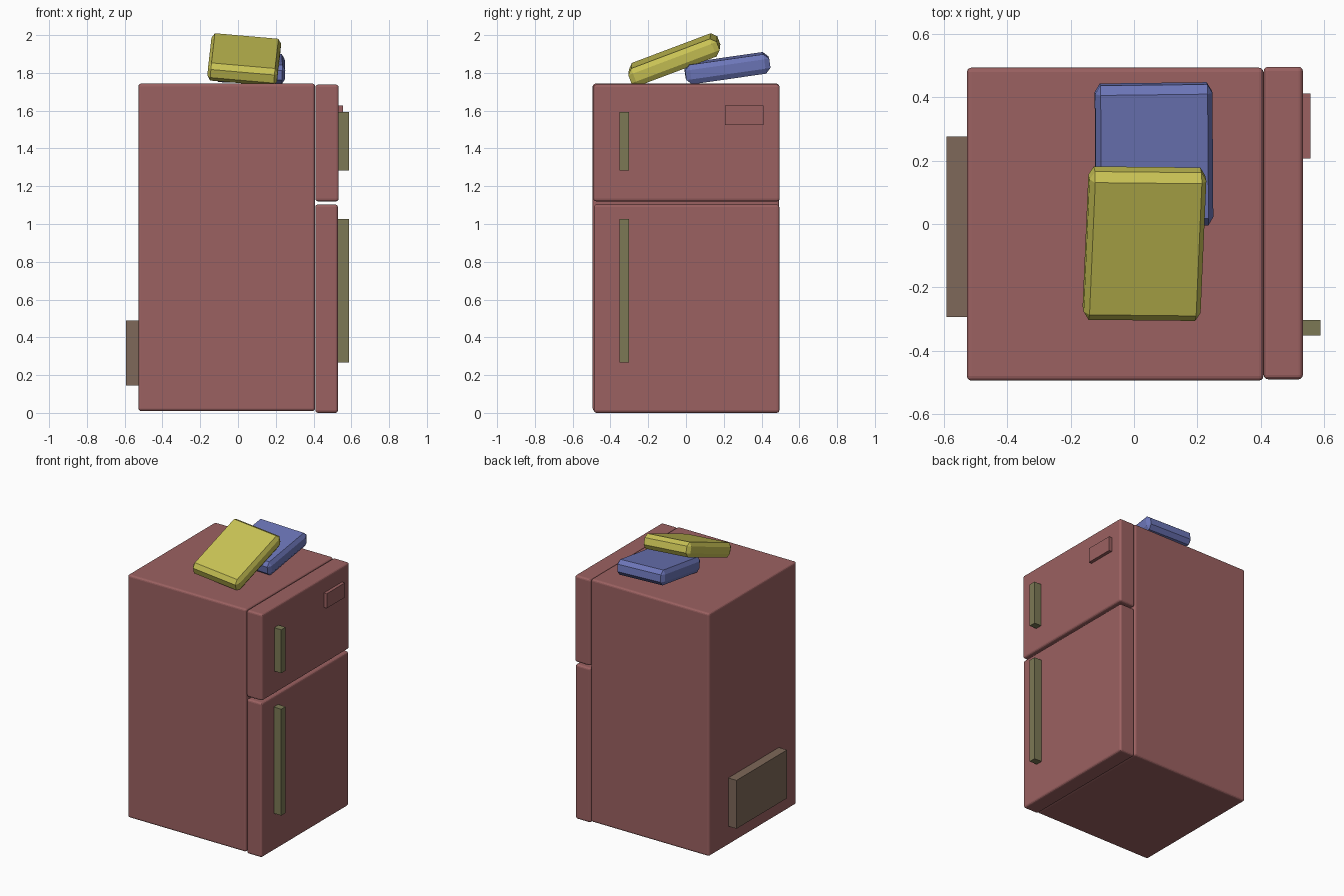
import bpy, bmesh
from math import radians
from mathutils import Vector, Euler, Matrix

if "Cube" in bpy.data.objects:
    bpy.data.objects.remove(bpy.data.objects["Cube"])


def material(name, rgb):
    m = bpy.data.materials.new(name)
    m.diffuse_color = (*rgb, 1)
    m.use_nodes = True
    m.node_tree.nodes["Principled BSDF"].inputs["Base Color"].default_value = m.diffuse_color
    return m


RED = material("dusty_red", (0.33, 0.12, 0.12))
OLIVE = material("olive", (0.20, 0.19, 0.09))
BROWN = material("brown", (0.21, 0.14, 0.10))
YELLOW = material("yellow", (0.58, 0.54, 0.09))
BLUE = material("blue", (0.15, 0.18, 0.48))


def add_object(name, bm, mat):
    bmesh.ops.recalc_face_normals(bm, faces=bm.faces)
    me = bpy.data.meshes.new(name)
    bm.to_mesh(me)
    bm.free()
    me.materials.append(mat)
    ob = bpy.data.objects.new(name, me)
    bpy.context.collection.objects.link(ob)
    return ob


def box_mesh(size, bevel=0, segments=1):
    bm = bmesh.new()
    bmesh.ops.create_cube(bm, size=1)
    bmesh.ops.scale(bm, vec=size, verts=bm.verts)
    if bevel:
        bmesh.ops.bevel(bm, geom=list(bm.edges), offset=bevel,
                        segments=segments, profile=0.5, affect='EDGES')
    return bm


def box(name, lo, hi, mat, bevel=0):
    """Box between two corners, with optional rounded edges."""
    lo, hi = Vector(lo), Vector(hi)
    bm = box_mesh(hi - lo, bevel, 3)
    bmesh.ops.translate(bm, vec=(lo + hi) / 2, verts=bm.verts)
    return add_object(name, bm, mat)


def packet(name, size, angles, centre, mat):
    """Chamfered slab, tilted; its bounding box is centred on the given point."""
    squeeze = 0.6  # narrower chamfers across the width
    bm = box_mesh((size[0] / squeeze, size[1], size[2]), 0.027)
    bmesh.ops.scale(bm, vec=(squeeze, 1, 1), verts=bm.verts)
    rot = Euler([radians(a) for a in angles]).to_matrix()
    bmesh.ops.rotate(bm, cent=(0, 0, 0), matrix=rot, verts=bm.verts)
    mid = Vector([(min(v.co[i] for v in bm.verts) + max(v.co[i] for v in bm.verts)) / 2
                  for i in range(3)])
    bmesh.ops.translate(bm, vec=Vector(centre) - mid, verts=bm.verts)
    return add_object(name, bm, mat)


# Cabinet and two doors
box("cabinet", (-0.527, -0.494, 0.01), (0.408, 0.493, 1.743), RED, 0.014)
box("freezer_door", (0.409, -0.49, 1.12), (0.533, 0.496, 1.738), RED, 0.014)
box("fridge_door", (0.409, -0.488, 0.0), (0.529, 0.494, 1.103), RED, 0.014)

# Door handles
for name, z0, z1 in (("freezer_handle", 1.283, 1.593), ("fridge_handle", 0.267, 1.026)):
    box(name, (0.52, -0.352, z0), (0.588, -0.303, z1), OLIVE)

# Plain plate on the upper door, compressor housing on the back
box("door_plate", (0.52, 0.207, 1.524), (0.556, 0.411, 1.628), RED)
box("compressor_housing", (-0.592, -0.294, 0.145), (-0.515, 0.276, 0.49), BROWN)

# Packets leaning on top of the cabinet
packet("blue_packet", (0.37, 0.45, 0.104), (8.2, 2, 0.7), (0.063, 0.219, 1.825), BLUE)
packet("yellow_packet", (0.37, 0.50, 0.10), (20.7, 5, -0.6), (0.033, -0.062, 1.87), YELLOW)
